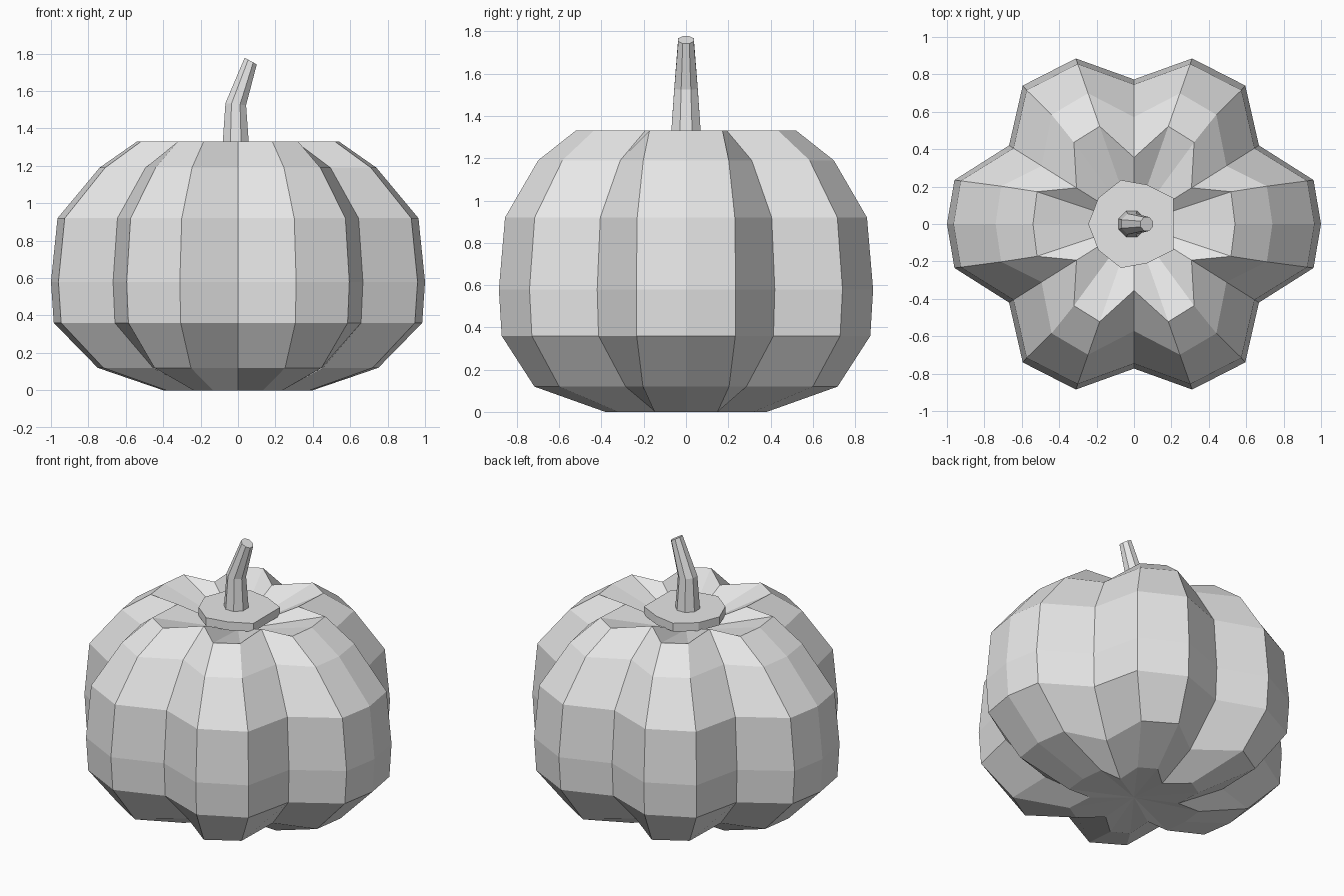
import bpy, bmesh, math
from mathutils import Vector, Matrix

if "Cube" in bpy.data.objects:
    bpy.data.objects.remove(bpy.data.objects["Cube"], do_unlink=True)

grey = bpy.data.materials.new("plain grey")
grey.use_nodes = True
grey.diffuse_color = (0.8, 0.8, 0.8, 1)
grey.node_tree.nodes["Principled BSDF"].inputs["Base Color"].default_value = (0.8, 0.8, 0.8, 1)


def loft(name, rings, bottom=None, top=None):
    """Skin closed rings; each end is a fan to a point or a flat cap."""
    bm = bmesh.new()
    loops = [[bm.verts.new(p) for p in ring] for ring in rings]
    n = len(loops[0])
    for a, b in zip(loops, loops[1:]):
        for i in range(n):
            j = (i + 1) % n
            bm.faces.new((a[i], a[j], b[j], b[i]))
    for loop, centre in ((loops[0], bottom), (loops[-1], top)):
        if centre is None:
            bm.faces.new(loop)
        else:
            tip = bm.verts.new(centre)
            for i in range(n):
                bm.faces.new((loop[i], loop[(i + 1) % n], tip))
    bmesh.ops.recalc_face_normals(bm, faces=bm.faces)
    mesh = bpy.data.meshes.new(name)
    bm.to_mesh(mesh)
    bm.free()
    mesh.materials.append(grey)
    obj = bpy.data.objects.new(name, mesh)
    bpy.context.collection.objects.link(obj)
    return obj


def mirror_quarter(q):
    """Quarter outline from the x axis to the y axis, mirrored both ways."""
    half = q + [(-x, y) for x, y in reversed(q[:-1])]
    return half + [(x, -y) for x, y in reversed(half[1:-1])]


def body_ring(z, sx, sy, valley):
    side_lobe = [(sx, 0), (0.96 * sx, 0.235 * math.sqrt(sx))]
    front_lobe = [(0.595 * sx, 0.74 * sy), (0.311 * sy, 0.885 * sy)]
    quarter = side_lobe + [(0.668 * valley, 0.42 * valley)] + front_lobe + [(0, 0.773 * valley)]
    return [(x, y, z) for x, y in mirror_quarter(quarter)]


# Six-lobed body: height, lobe scale in x and y, valley scale
body = [(0, 0.40, 0.43, 0.34), (0.12, 0.75, 0.81, 0.68), (0.36, 0.985, 0.985, 0.985),
        (0.58, 1, 1, 1), (0.92, 0.965, 0.967, 0.965), (1.19, 0.74, 0.79, 0.74),
        (1.33, 0.54, 0.59, 0.46)]
loft("pumpkin_body", [body_ring(*r) for r in body], (0, 0, 0.02), (0, 0, 1.17))

# Flat collar under the stem
half = [(0.21, 0.14), (0.07, 0.21), (-0.07, 0.235), (-0.19, 0.14), (-0.245, 0)]
collar = half + [(x, -y) for x, y in reversed(half[:-1])]
loft("stem_collar", [[(x, y, z) for x, y in collar] for z in (1.265, 1.32)])

# Bent, tapering stem: centre x, height, radius, tilt
def stem_ring(x, z, radius, tilt, sides=8):
    turn = Matrix.Rotation(tilt, 3, 'Y')
    angles = [math.tau * (i + 0.5) / sides for i in range(sides)]
    return [Vector((x, 0, z)) + turn @ Vector((radius * math.cos(a), radius * math.sin(a), 0))
            for a in angles]

loft("stem", [stem_ring(-0.012, 1.29, 0.078, 0), stem_ring(-0.012, 1.53, 0.06, 0.1),
              stem_ring(0.068, 1.76, 0.04, 0.5)])
